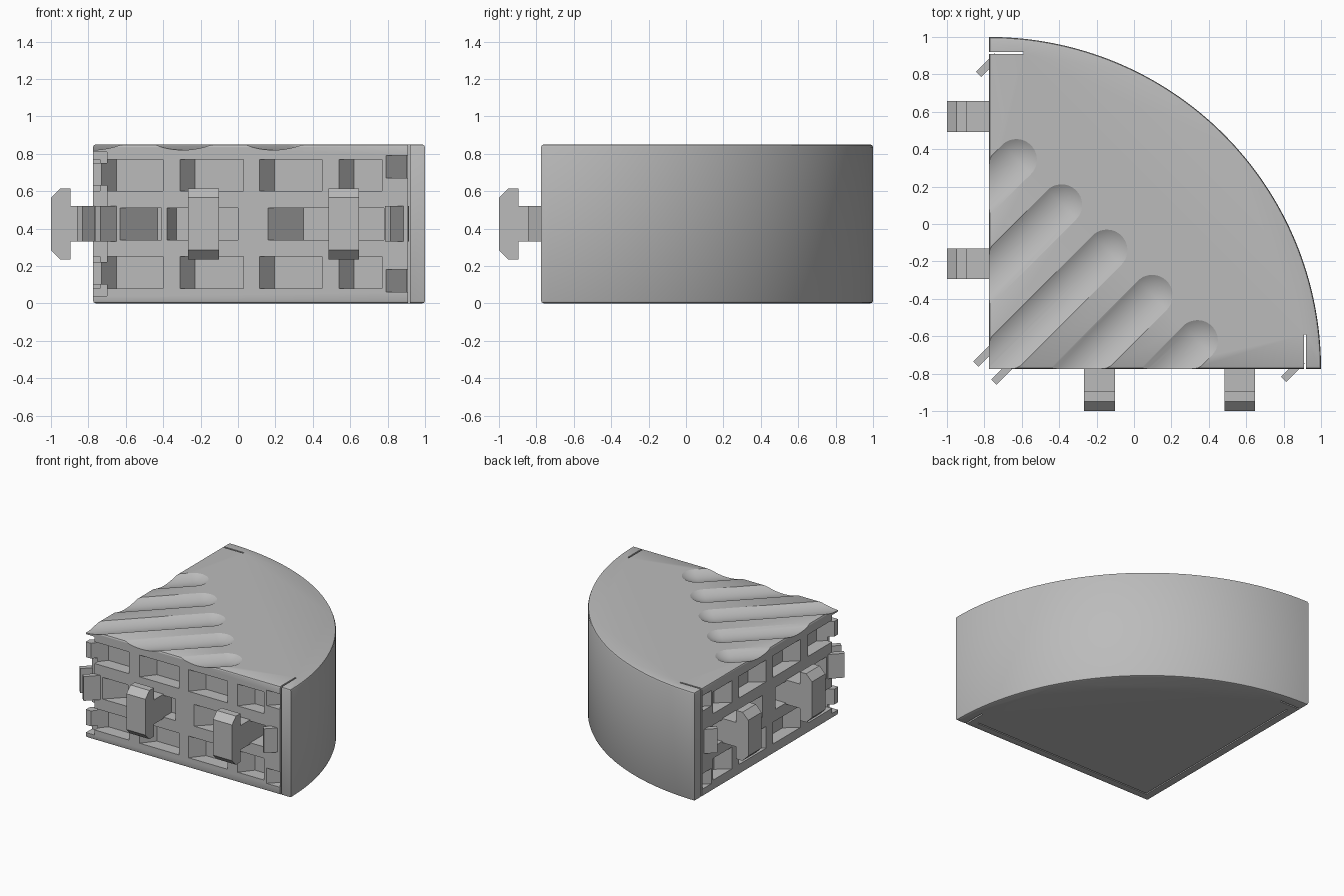
import bpy, bmesh, math
from mathutils import Vector, Matrix

old = bpy.data.objects.get("Cube")
if old:
    bpy.data.objects.remove(old, do_unlink=True)

EDGE = -0.775      # plane of both straight sides
HEIGHT = 0.85
RADIUS = 1.775

grey = bpy.data.materials.new("plain_grey")
grey.use_nodes = True
colour = (0.5, 0.5, 0.5, 1)
grey.diffuse_color = colour
grey.node_tree.nodes["Principled BSDF"].inputs["Base Color"].default_value = colour


def swap(points):
    return [(y, x) for x, y in points]


def add_prism(bm, plan, z0, z1):
    """Extrude a plan outline from z0 to z1."""
    face = bm.faces.new([bm.verts.new((x, y, z0)) for x, y in plan])
    up = bmesh.ops.extrude_face_region(bm, geom=[face])["geom"]
    verts = [v for v in up if isinstance(v, bmesh.types.BMVert)]
    bmesh.ops.translate(bm, verts=verts, vec=(0, 0, z1 - z0))
    bmesh.ops.recalc_face_normals(bm, faces=bm.faces)


def finish(bm, name):
    mesh = bpy.data.meshes.new(name)
    bm.to_mesh(mesh)
    bm.free()
    mesh.materials.append(grey)
    obj = bpy.data.objects.new(name, mesh)
    bpy.context.collection.objects.link(obj)
    return obj


def box_plan(x0, x1, y0, y1):
    return [(x0, y0), (x1, y0), (x1, y1), (x0, y1)]


# Quarter-round body with softened top and bottom edges
plan = [(EDGE, EDGE)]
for i in range(65):
    a = math.pi / 2 * i / 64
    plan.append((EDGE + RADIUS * math.cos(a), EDGE + RADIUS * math.sin(a)))
bm = bmesh.new()
add_prism(bm, plan, 0, HEIGHT)
rims = [e for e in bm.edges if abs(e.verts[0].co.z - e.verts[1].co.z) < 1e-4]
bmesh.ops.bevel(bm, geom=rims, offset=0.015, segments=2, profile=0.5, affect='EDGES')
body = finish(bm, "quarter_round_body")

cutters = []

# Pockets in both straight sides, each with one slanted end
rows = [(0.08, 0.25), (0.60, 0.77)]
pockets = []
for z0, z1 in rows:
    for x0, x1 in ((-0.73, -0.40), (-0.31, 0.03), (0.115, 0.45), (0.54, 0.77)):
        pockets.append((x0, x1, 0.08, 0.10, z0, z1))
pockets += [(-0.63, -0.41, 0.20, 0.20, 0.34, 0.51),
            (-0.38, 0.00, 0.05, 0.10, 0.34, 0.51),
            (0.16, 0.78, 0.19, 0.19, 0.34, 0.51),
            (0.79, 0.905, 0.11, 0.11, 0.06, 0.18),
            (0.79, 0.905, 0.11, 0.11, 0.67, 0.79)]
bm = bmesh.new()
for x0, x1, slant, depth, z0, z1 in pockets:
    outline = [(x0, EDGE - 0.05), (x1, EDGE - 0.05), (x1, EDGE + depth),
               (x0 + slant, EDGE + depth), (x0, EDGE)]
    add_prism(bm, outline, z0, z1)
    add_prism(bm, swap(outline), z0, z1)
cutters.append(finish(bm, "pocket_cutter"))

# Corner notches, slits behind the curved wall, and the base seam
bm = bmesh.new()
for z0, z1 in ((0.04, 0.10), (0.22, 0.63), (0.75, 0.81)):
    add_prism(bm, box_plan(-0.9, -0.70, -0.9, -0.70), z0, z1)
slit = box_plan(0.908, 0.92, -0.9, -0.59)
add_prism(bm, slit, -0.1, 1)
add_prism(bm, swap(slit), -0.1, 1)
a, b, c = -0.71, -0.70, 0.85
add_prism(bm, [(a, a), (c, a), (c, b), (b, b), (b, c), (a, c)], -0.05, 0.01)
cutters.append(finish(bm, "notch_cutter"))

# Diagonal round-ended grooves across the top
groove_r, groove_depth = 0.217, 0.03
along = Vector((1, 1, 0)).normalized()
for k in range(-2, 3):
    bm = bmesh.new()
    bmesh.ops.create_uvsphere(bm, u_segments=64, v_segments=64, radius=groove_r)
    bmesh.ops.rotate(bm, verts=bm.verts,
                     matrix=along.to_track_quat('Z', 'Y').to_matrix())
    for v in bm.verts:
        if v.co.dot(along) < -1e-4:
            v.co -= along * 2
    centre = (-0.145 + 0.242 * k, -0.14 - 0.242 * k, HEIGHT - groove_depth + groove_r)
    bmesh.ops.translate(bm, verts=bm.verts, vec=centre)
    cutters.append(finish(bm, "groove_cutter"))

# Apply the cuts
for cutter in cutters:
    cutter.hide_render = True
    mod = body.modifiers.new("cut", 'BOOLEAN')
    mod.operation = 'DIFFERENCE'
    mod.solver = 'EXACT'
    mod.object = cutter
bpy.context.view_layer.update()
deps = bpy.context.evaluated_depsgraph_get()
cut_mesh = bpy.data.meshes.new_from_object(body.evaluated_get(deps))
body.modifiers.clear()
body.data = cut_mesh
for cutter in cutters:
    bpy.data.objects.remove(cutter, do_unlink=True)
body.select_set(True)
bpy.context.view_layer.objects.active = body
bpy.ops.object.shade_smooth_by_angle(angle=math.radians(25))

# T-shaped connector pegs: side profile (outward, z) swept across the width
profile = [(0.12, 0.33), (0.12, 0.235), (0.175, 0.235), (0.225, 0.285),
           (0.225, 0.565), (0.175, 0.615), (0.12, 0.615), (0.12, 0.52),
           (-0.20, 0.52), (-0.20, 0.33)]


def peg(name, start, on_front):
    bm = bmesh.new()
    add_prism(bm, profile, start, start + 0.165)
    for v in bm.verts:
        out, z, across = v.co
        v.co = (across, EDGE - out, z) if on_front else (EDGE - out, across, z)
    bmesh.ops.recalc_face_normals(bm, faces=bm.faces)
    finish(bm, name)


peg("front_peg_inner", -0.267, True)
peg("front_peg_outer", 0.483, True)
peg("side_peg_inner", -0.295, False)
peg("side_peg_outer", 0.493, False)


# Thin diagonal clips at the ends of both straight sides
def clip(name, tip, length, mirrored):
    t = Vector(tip)
    run = Vector((1, 1)).normalized() * length
    wide = Vector((-1, 1)).normalized() * 0.04
    outline = [tuple(p) for p in (t, t + run, t + run + wide, t + wide)]
    bm = bmesh.new()
    add_prism(bm, swap(outline) if mirrored else outline, 0.33, 0.52)
    finish(bm, name)


for side, mirrored in (("front", False), ("side", True)):
    clip(side + "_corner_clip", (-0.735, -0.86), 0.22, mirrored)
    clip(side + "_end_clip", (0.815, -0.845), 0.14, mirrored)
